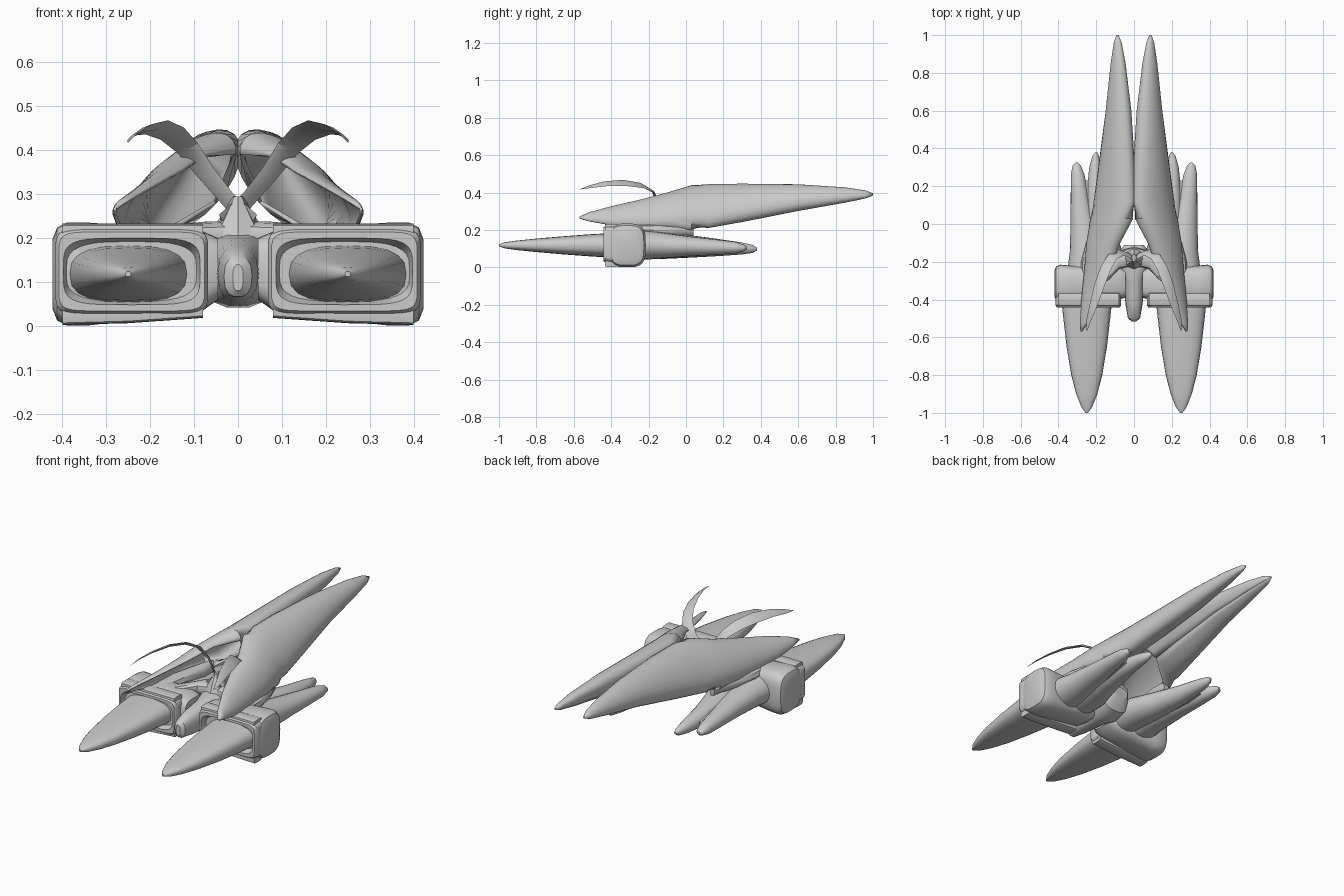
import bpy, bmesh
from math import cos, sin, pi, radians
from mathutils import Vector

old = bpy.data.objects.get("Cube")
if old:
    bpy.data.objects.remove(old)

grey = bpy.data.materials.new("hull grey")
grey.use_nodes = True
colour = (0.6, 0.6, 0.6, 1)
grey.diffuse_color = colour
grey.node_tree.nodes["Principled BSDF"].inputs["Base Color"].default_value = colour


def ring(c, a, b, tilt=0, gap=0, power=1.0, n=20, axis="y", closed=True):
    """Superellipse section at c; an open section leaves a gap of half-angle gap."""
    t = radians(tilt)
    g = radians(gap)
    pts = []
    for i in range(n):
        f = i / n if closed else i / (n - 1)
        w = pi + g + f * (2 * pi - 2 * g)
        u, v = cos(w), sin(w)
        u = a * (abs(u) ** power) * (1 if u > 0 else -1)
        v = b * (abs(v) ** power) * (1 if v > 0 else -1)
        p, q = u * cos(t) - v * sin(t), u * sin(t) + v * cos(t)
        off = (p, 0, q) if axis == "y" else (0, p, q)
        pts.append(Vector(c) + Vector(off))
    return pts


def loft(name, rings, closed=True, mirror=True, thick=0, angle=35):
    bm = bmesh.new()
    rows = [[bm.verts.new(p) for p in r] for r in rings]
    n = len(rows[0])
    for r, s in zip(rows, rows[1:]):
        for i in range(n if closed else n - 1):
            j = (i + 1) % n
            bm.faces.new((r[i], r[j], s[j], s[i]))
    if closed:
        bm.faces.new(rows[0])
        bm.faces.new(rows[-1])
    bmesh.ops.recalc_face_normals(bm, faces=bm.faces)
    me = bpy.data.meshes.new(name)
    bm.to_mesh(me)
    bm.free()
    ob = bpy.data.objects.new(name, me)
    bpy.context.collection.objects.link(ob)
    me.materials.append(grey)
    if thick:
        ob.modifiers.new("Thickness", "SOLIDIFY").thickness = thick
    if mirror:
        ob.modifiers.new("Mirror", "MIRROR")
    bpy.ops.object.select_all(action="DESELECT")
    ob.select_set(True)
    bpy.context.view_layer.objects.active = ob
    bpy.ops.object.shade_smooth_by_angle(angle=radians(angle))
    return ob


# Long upper wings: canted spindles, opening into scoops toward the front
wing = [  # y, x, z, half height, half thickness, mouth half-angle
    (1.0, .087, .39, .006, .006, 0),
    (.96, .086, .39, .024, .018, 0),
    (.85, .084, .387, .046, .034, 0),
    (.6, .082, .373, .082, .055, 0),
    (.3, .092, .345, .124, .068, 0),
    (.12, .103, .328, .144, .073, 0),
    (.03, .118, .318, .15, .073, 60),
    (-.1, .158, .3, .122, .064, 85),
    (-.25, .19, .283, .095, .05, 90),
    (-.4, .228, .273, .066, .034, 92),
    (-.52, .261, .268, .03, .02, 92),
    (-.57, .278, .265, .006, .006, 92),
]
# the section's first axis points outward, so the mouth faces inward and down
loft("upper_wing",
     [ring((x, y, z), b, a, 42, g, n=25, closed=False) for y, x, z, a, b, g in wing],
     closed=False, thick=.008)

# Forward prongs: flattened closed spindles
prong = [(-.38, .137, .066), (-.5, .124, .06), (-.65, .107, .049), (-.8, .082, .036),
         (-.9, .056, .026), (-.97, .028, .016), (-1.0, .006, .006)]
loft("front_prong",
     [ring((.25, y, .118), a, b, power=.75) for y, a, b in prong])

# Engine pods: faceted drums lying across the hull
pod = [(.045, .075, .07, .13), (.08, .085, .09, .125), (.2, .09, .104, .122),
       (.34, .095, .117, .118), (.39, .1, .117, .118), (.412, .09, .106, .118),
       (.422, .068, .08, .118)]
loft("engine_pod",
     [ring((x, -.315, z), a, b, power=.58, n=24, axis="x") for x, a, b, z in pod])

# Collars: rectangular front frames with a sunken oval mouth
collar = [(-.37, .165, .09, .3), (-.385, .174, .1, .25), (-.43, .174, .098, .25),
          (-.442, .166, .09, .25), (-.442, .156, .076, .45), (-.41, .148, .068, .6)]
loft("intake_collar",
     [ring((.242, y, .124), a, b, power=p, n=32) for y, a, b, p in collar])

# Rim strips above and below each collar
for name, z, half, rise in (("upper_lip", .217, .016, 0), ("lower_lip", .026, .02, .012)):
    loft(name, [ring((x, -.4, z + dz), .034, half, power=.4, n=12, axis="x")
                for x, dz in ((.08, rise), (.25, 0), (.4, -rise / 3))])

# Rear fins: an outer and an inner lobe behind each pod, joined by a web
outer = [(-.3, .25, .11, .085), (-.15, .252, .088, .072), (0, .268, .068, .055),
         (.15, .287, .048, .042), (.26, .298, .036, .032), (.31, .303, .022, .018),
         (.325, .303, .006, .008)]
loft("outer_rear_fin", [ring((x, y, .122 - .03 * (y + .3)), a, b) for y, x, a, b in outer])
inner = [(-.3, .15, .1, .08), (-.15, .155, .095, .075), (0, .182, .074, .062),
         (.15, .2, .052, .048), (.3, .205, .032, .032), (.36, .203, .017, .02),
         (.38, .2, .005, .006)]
loft("inner_rear_fin", [ring((x, y, .125 - .04 * (y + .3)), a, b) for y, x, a, b in inner])
web = [(-.2, .2, .1, .06), (0, .225, .08, .045), (.15, .245, .05, .028), (.23, .25, .03, .012)]
loft("fin_web", [ring((x, y, .122 - .035 * (y + .3)), a, b, n=12) for y, x, a, b in web])

# Central hull and nose between the pods
hull = [(-.515, .012, .03, .11), (-.5, .032, .046, .112), (-.42, .046, .062, .118),
        (-.3, .052, .075, .122), (-.22, .085, .085, .125), (-.15, .085, .07, .135),
        (-.11, .05, .03, .16)]
loft("central_hull",
     [ring((0, y, z), a, b, power=.8, n=14) for y, a, b, z in hull], mirror=False)

# Arched bridge joining the pods
bridge = [(-.2, -.32, .19), (-.13, -.25, .2), (-.08, -.19, .205), (0, -.17, .208),
          (.08, -.19, .205), (.13, -.25, .2), (.2, -.32, .19)]
loft("pod_bridge", [ring((x, y, z), .048, .032, power=.8, n=12, axis="x")
                    for x, y, z in bridge], mirror=False)

# Pylon rising to the horn roots
pylon = [(.2, .075, .06), (.24, .045, .045), (.27, .026, .032), (.295, .012, .02)]
loft("horn_pylon", [[Vector((a * cos(k * pi / 4), -.18 + b * sin(k * pi / 4), z))
                     for k in range(8)] for z, a, b in pylon], mirror=False)

# Struts carrying the wings on the pods
strut = [(-.4, .25, .03), (-.2, .235, .045), (-.05, .2, .04), (.04, .185, .015)]
loft("wing_strut", [ring((x, y, .2), a, .035, n=10) for y, x, a in strut])

# Horns: thin curved blades that twist as they sweep up, outward and forward
horn = [(-.035, -.2, .235, .026), (.02, -.17, .285, .026), (.07, -.15, .345, .026),
        (.115, -.175, .405, .028), (.15, -.235, .438, .031), (.185, -.33, .452, .031),
        (.215, -.43, .447, .024), (.24, -.51, .432, .014), (.25, -.565, .418, .002)]
path = [Vector(p[:3]) for p in horn]
root_facing, tip_facing = Vector((-.4, .75, .5)), Vector((.5, .15, .85))
rows = []
for i, p in enumerate(path):
    along = (path[min(i + 1, len(path) - 1)] - path[max(i - 1, 0)]).normalized()
    facing = root_facing.lerp(tip_facing, min(1, i / 5))
    side = along.cross(facing).normalized()
    face = along.cross(side)
    w = horn[i][3]
    rows.append([p + side * w, p + face * .2 * w, p - side * w, p - face * .2 * w])
loft("horn_blade", rows)
